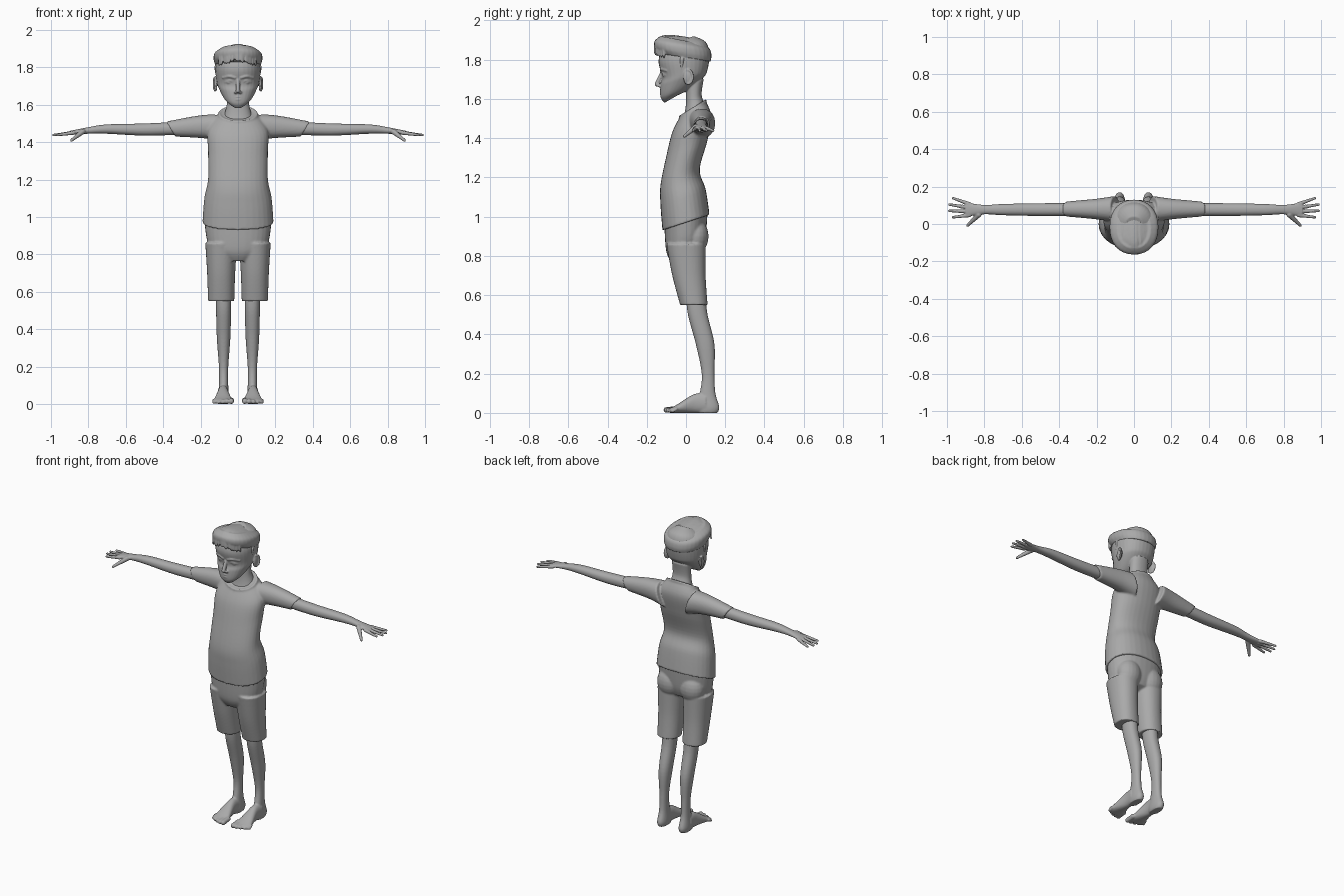
import bpy, bmesh, math, random
from mathutils import Vector, Matrix

if "Cube" in bpy.data.objects:
    bpy.data.objects.remove(bpy.data.objects["Cube"])
random.seed(4)
SINGLE, PAIR = (1,), (1, -1)

grey = bpy.data.materials.new("plain grey")
grey.use_nodes = True
grey.diffuse_color = (0.4, 0.4, 0.4, 1)
grey.node_tree.nodes["Principled BSDF"].inputs["Base Color"].default_value = grey.diffuse_color


# Directions in which a loft can grow
def upward(side, depth, along):
    return side, depth, along


def outward(side, depth, along):
    return along, side, depth


def forward(side, depth, along):
    return side, along, depth


def spline(rows, steps=6):
    """Catmull-Rom interpolation through rows of numbers."""
    smooth = []
    last = len(rows) - 1
    for i in range(last):
        quad = [rows[max(i - 1, 0)], rows[i], rows[i + 1], rows[min(i + 2, last)]]
        for k in range(steps):
            t = k / steps
            smooth.append([b + t / 2 * (c - a + t * (2 * a - 5 * b + 4 * c - d + t * (3 * (b - c) + d - a)))
                           for a, b, c, d in zip(*quad)])
    return smooth + [list(rows[last])]


def bridge(bm, rings):
    """Join rings of points into a closed skin."""
    loops = [[bm.verts.new(point) for point in ring] for ring in rings]
    for low, high in zip(loops, loops[1:]):
        for i in range(len(low)):
            bm.faces.new((low[i - 1], low[i], high[i], high[i - 1]))
    bm.faces.new(loops[0])
    bm.faces.new(loops[-1])


def bend(value, power=2.2):
    """Slightly squared circle."""
    return math.copysign(abs(value) ** (2 / power), value)


def loft(bm, rows, direction=upward, lean=0, centre=0, sides=SINGLE, segments=32):
    """Rows hold position along the direction, first depth, second depth and half width."""
    for side in sides:
        rings = []
        for along, first, second, half in spline(rows):
            ring = []
            for k in range(segments):
                angle = math.tau * k / segments
                swing = bend(math.cos(angle))
                depth = (first + second) / 2 + swing * (first - second) / 2
                x, y, z = direction(centre + half * bend(math.sin(angle)), depth, along - lean * swing)
                ring.append((side * x, y, z))
            rings.append(ring)
        bridge(bm, rings)


def ball(bm, place, radii, sides=SINGLE):
    for side in sides:
        matrix = (Matrix.Diagonal((side, 1, 1, 1)) @ Matrix.Translation(place)
                  @ Matrix.Diagonal((*radii, 1)))
        bmesh.ops.create_uvsphere(bm, u_segments=20, v_segments=12, radius=1, matrix=matrix)


def tube(bm, path, sides=SINGLE, up=(0, 0, 1), segments=12):
    """Round-ended tube through points that hold x, y, z and radius."""
    points = spline(path)
    for side in sides:
        rings = []
        for i, (*spot, radius) in enumerate(points):
            ahead, behind = points[min(i + 1, len(points) - 1)], points[max(i - 1, 0)]
            step = Vector(ahead[:3]) - Vector(behind[:3])
            across = step.cross(Vector(up)).normalized()
            over = across.cross(step).normalized()
            ring = []
            for k in range(segments):
                angle = math.tau * k / segments
                x, y, z = Vector(spot) + radius * (math.cos(angle) * across + math.sin(angle) * over)
                ring.append((side * x, y, z))
            rings.append(ring)
        bridge(bm, rings)
    for *spot, radius in (path[0], path[-1]):
        ball(bm, spot, (radius, radius, radius), sides)


def finish(bm, name, voxel, relax=2):
    """Fuse the overlapping volumes into one smooth surface."""
    bmesh.ops.recalc_face_normals(bm, faces=bm.faces)
    mesh = bpy.data.meshes.new(name)
    bm.to_mesh(mesh)
    bm.free()
    mesh.materials.append(grey)
    part = bpy.data.objects.new(name, mesh)
    bpy.context.scene.collection.objects.link(part)
    fuse = part.modifiers.new("Fuse", "REMESH")
    fuse.mode = "VOXEL"
    fuse.voxel_size = voxel
    fuse.use_smooth_shade = True
    soften = part.modifiers.new("Soften", "SMOOTH")
    soften.factor = 0.5
    soften.iterations = relax


# Shirt: torso with slanted hem and neckline, sleeves and collar rim
bm = bmesh.new()
loft(bm, [(.97, -.12, .12, .19), (1.1, -.13, .1, .18), (1.2, -.13, .07, .16),
          (1.35, -.1, .11, .16), (1.47, -.07, .13, .16), (1.55, -.03, .1, .1)], lean=.04)
loft(bm, [(.1, 1.55, 1.4, .07), (.2, 1.54, 1.42, .055), (.36, 1.51, 1.43, .04)],
     outward, lean=-.025, centre=.08, sides=PAIR)
turns = [math.tau * k / 16 for k in range(17)]
tube(bm, [(.1 * math.sin(a), .035 - .065 * math.cos(a), 1.55 - .04 * math.cos(a), .007) for a in turns])
finish(bm, "shirt", voxel=.006, relax=3)

# Shorts: hips, seat and two loose legs
bm = bmesh.new()
loft(bm, [(.8, -.07, .08, .1), (.86, -.1, .1, .16), (.98, -.11, .11, .18)], lean=.04)
ball(bm, (.08, .05, .9), (.08, .065, .09), PAIR)
loft(bm, [(.55, -.03, .11, .07), (.7, -.07, .1, .075), (.86, -.1, .1, .085)], centre=.09, sides=PAIR)
finish(bm, "shorts", voxel=.006, relax=3)

# Legs with bare feet and toes that shorten outward
bm = bmesh.new()
loft(bm, [(.6, 0, .1, .04), (.5, .01, .11, .04), (.35, .05, .145, .036), (.2, .08, .145, .025),
          (.1, .07, .15, .025), (.03, .05, .17, .03), (0, .06, .16, .025)], centre=.077, sides=PAIR)
loft(bm, [(.1, .1, 0, .03), (.04, .095, 0, .03), (-.05, .04, 0, .05), (-.08, .025, 0, .05)],
     forward, centre=.08, sides=PAIR)
for i in range(5):
    x, tip, radius = .036 + .023 * i, .002 * i * i - .1, .015 - .0015 * i
    tube(bm, [(x, -.05, .02, radius), (x, tip, radius, radius)], PAIR)
finish(bm, "legs", voxel=.005)

# Arms with open hands and fanned fingers
bm = bmesh.new()
loft(bm, [(.3, 1.51, 1.44, .034), (.5, 1.5, 1.435, .034), (.7, 1.495, 1.445, .03),
          (.8, 1.48, 1.445, .025), (.9, 1.46, 1.44, .038)], outward, centre=.077, sides=PAIR)
for k in range(4):
    fan = k - 1.5
    tube(bm, [(.88, .077 + .02 * fan, 1.45, .011), (.99 - .01 * fan * fan, .087 + .034 * fan, 1.438, .007)], PAIR)
tube(bm, [(.83, .05, 1.457, .015), (.89, -.008, 1.41, .008)], PAIR)
finish(bm, "arms", voxel=.004)

# Head: skull and neck
bm = bmesh.new()
loft(bm, [(1.6, -.11, -.04, .03), (1.63, -.13, .02, .07), (1.69, -.13, .09, .103),
          (1.73, -.122, .11, .115), (1.81, -.14, .12, .12), (1.87, -.12, .1, .1),
          (1.9, -.07, .04, .05)], lean=.02)
loft(bm, [(1.68, 0, .09, .06), (1.6, 0, .08, .06), (1.54, -.01, .1, .075), (1.5, -.03, .1, .08)], lean=.02)

# Ears with curled rims
ball(bm, (.12, .01, 1.71), (.009, .024, .034), PAIR)
turns = [k / 2 - 1 for k in range(11)]
tube(bm, [(.122 + .008 * math.sin(a), .012 + .022 * math.sin(a), 1.712 + .035 * math.cos(a), .006)
          for a in turns], PAIR, up=(1, 0, 0))

# Nose, eyes, brows and lips
tube(bm, [(0, -.12, 1.74, .009), (0, -.148, 1.675, .012)])
ball(bm, (.012, -.136, 1.667), (.01, .012, .008), PAIR)
ball(bm, (.045, -.1, 1.72), (.02, .02, .012), PAIR)
tube(bm, [(.024, -.118, 1.72, .004), (.045, -.119, 1.73, .004), (.068, -.103, 1.72, .004)], PAIR)
tube(bm, [(.017, -.128, 1.745, .007), (.045, -.122, 1.752, .009), (.08, -.1, 1.745, .006)], PAIR)
for z in (1.628, 1.642):
    ball(bm, (0, -.115, z), (.028, .02, .006))
finish(bm, "head", voxel=.004)

# Hair: cap, combed locks arching to the fringe, and sideburns
bm = bmesh.new()
loft(bm, [(1.81, -.135, .125, .12), (1.84, -.16, .13, .13), (1.875, -.16, .12, .125),
          (1.9, -.13, .08, .09)], lean=-.02)
for i in range(-7, 8):
    x, shift = .014 * i, random.uniform(-.006, .006)
    sag = x * x
    lock = []
    for k in range(7):
        t = k / 6
        lock.append((x * (.6 + .4 * t) + shift * t,
                     .05 - .21 * math.sin(t * math.pi / 2) + 5 * sag * t,
                     1.903 + .03 * t - .1 * t ** 4 - 2 * sag + shift * t,
                     .005 + .03 * t * (1 - t)))
    tube(bm, lock, up=(1, 0, 0))
tube(bm, [(.116, -.02, 1.8, .012), (.111, -.024, 1.74, .005)], PAIR)
finish(bm, "hair", voxel=.005, relax=1)
